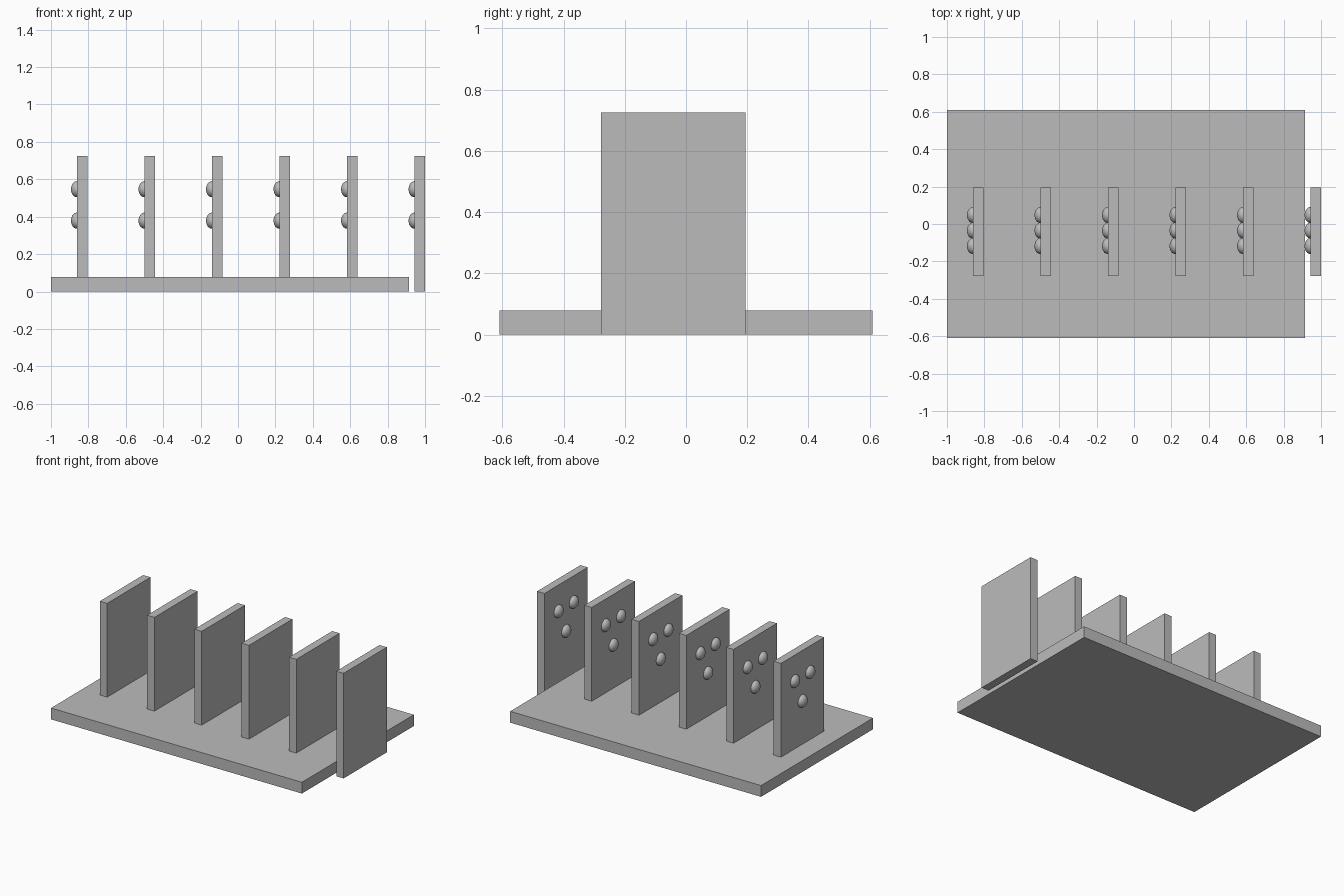
import bpy
import bmesh
from math import pi
from mathutils import Matrix

cube = bpy.data.objects.get("Cube")
if cube:
    bpy.data.objects.remove(cube, do_unlink=True)

grey = bpy.data.materials.new("plain grey")
grey.use_nodes = True
COLOUR = (0.5, 0.5, 0.5, 1)
grey.diffuse_color = COLOUR
grey.node_tree.nodes["Principled BSDF"].inputs["Base Color"].default_value = COLOUR


def add_object(name, bm):
    mesh = bpy.data.meshes.new(name)
    bm.to_mesh(mesh)
    bm.free()
    mesh.materials.append(grey)
    obj = bpy.data.objects.new(name, mesh)
    bpy.context.collection.objects.link(obj)
    return obj


def box(name, low, high):
    size = [h - l for l, h in zip(low, high)]
    centre = [(h + l) / 2 for l, h in zip(low, high)]
    bm = bmesh.new()
    bmesh.ops.create_cube(bm, size=1, matrix=Matrix.Translation(centre) @ Matrix.Diagonal((*size, 1)))
    return add_object(name, bm)


def stud(name, x, y, z):
    """Half ellipsoid bulging towards -x from a panel face."""
    bm = bmesh.new()
    shape = Matrix.Translation((x, y, z)) @ Matrix.Diagonal((0.032, 0.043, 0.043, 1))
    bmesh.ops.create_uvsphere(bm, u_segments=32, v_segments=16, radius=1,
                              matrix=shape @ Matrix.Rotation(pi / 2, 4, 'Y'))
    # Remove the half buried in the panel
    bmesh.ops.bisect_plane(bm, geom=bm.verts[:] + bm.edges[:] + bm.faces[:],
                           plane_co=(x + 0.002, 0, 0), plane_no=(1, 0, 0), clear_outer=True)
    for face in bm.faces:
        face.smooth = True
    return add_object(name, bm)


# Base board
BASE_TOP = 0.078
box("base_board", (-1, -0.61, 0), (0.915, 0.61, BASE_TOP))

# Upright panels, the last one standing just off the end of the board
PANELS, STEP, THICKNESS = 6, 0.361, 0.056
STUDS = {"upper_back": (0.048, 0.547), "upper_front": (-0.118, 0.547), "lower": (-0.035, 0.379)}
for i in range(PANELS):
    right = 1 - STEP * (PANELS - 1 - i)
    left = right - THICKNESS
    bottom = 0 if i == PANELS - 1 else BASE_TOP - 0.02
    box(f"panel_{i + 1}", (left, -0.277, bottom), (right, 0.195, 0.725))
    for place, (y, z) in STUDS.items():
        stud(f"stud_{i + 1}_{place}", left, y, z)
